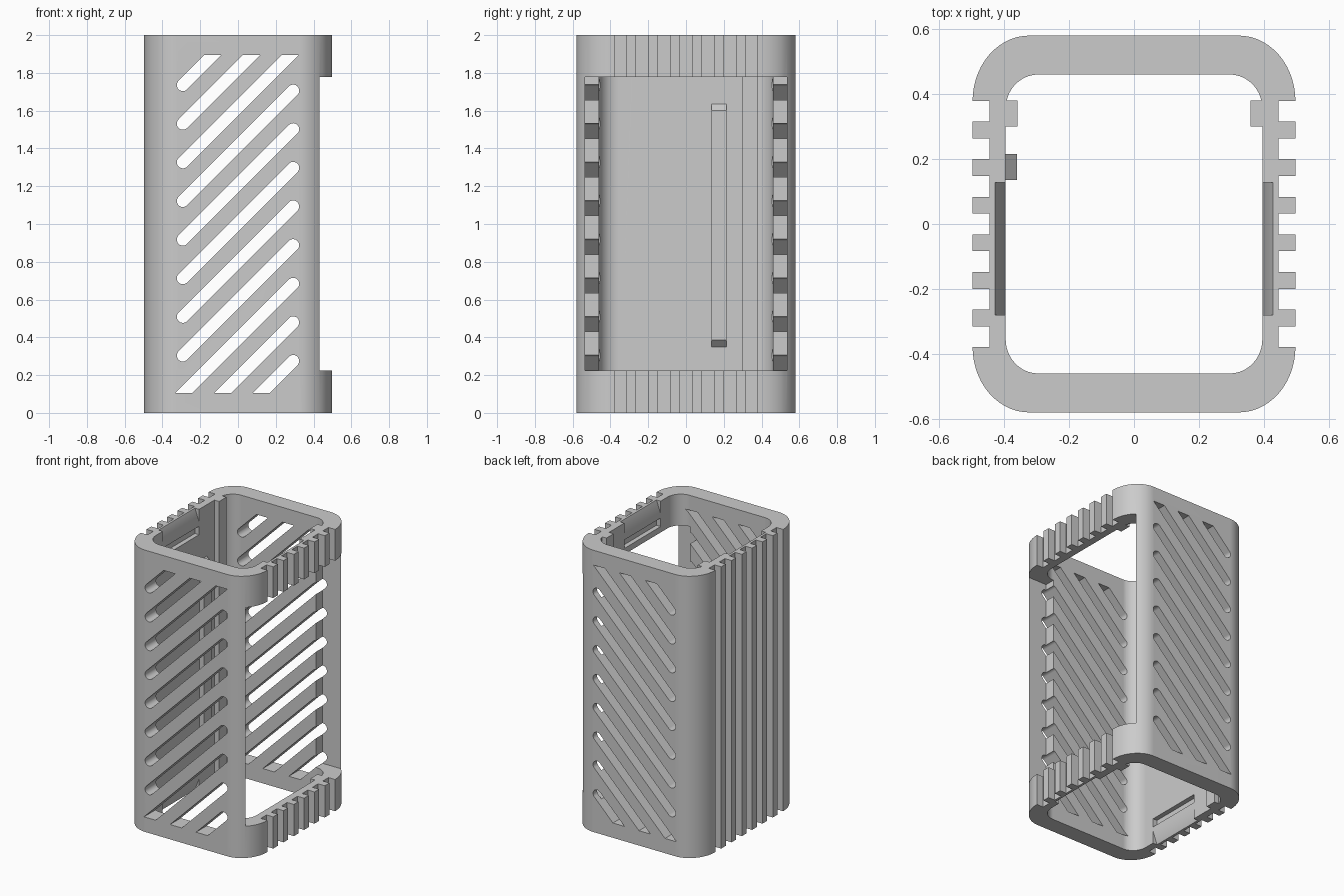
import bpy, bmesh
from math import radians, cos, sin, sqrt

cube = bpy.data.objects.get("Cube")
if cube:
    bpy.data.objects.remove(cube)

grey = bpy.data.materials.new("light_grey")
grey.use_nodes = True
grey.diffuse_color = (0.6, 0.6, 0.6, 1)
grey.node_tree.nodes["Principled BSDF"].inputs["Base Color"].default_value = (0.6, 0.6, 0.6, 1)


def arc(cx, cy, rx, ry, a0, a1, n=14):
    angles = [radians(a0 + (a1 - a0) * i / n) for i in range(n + 1)]
    return [(cx + rx * cos(a), cy + ry * sin(a)) for a in angles]


def mirrored(half):
    return half + [(-x, y) for x, y in reversed(half)]


def prisms(name, loops, axis, lo, hi):
    """Extrude closed 2D loops along an axis into one mesh object."""
    bm = bmesh.new()
    for loop in loops:
        place = {"z": lambda p, t: (p[0], p[1], t),
                 "y": lambda p, t: (p[0], t, p[1])}[axis]
        a = [bm.verts.new(place(p, lo)) for p in loop]
        b = [bm.verts.new(place(p, hi)) for p in loop]
        bm.faces.new(a)
        bm.faces.new(b)
        for i in range(len(loop)):
            j = (i + 1) % len(loop)
            bm.faces.new((a[i], a[j], b[j], b[i]))
    bmesh.ops.recalc_face_normals(bm, faces=bm.faces)
    mesh = bpy.data.meshes.new(name)
    bm.to_mesh(mesh)
    bm.free()
    mesh.materials.append(grey)
    ob = bpy.data.objects.new(name, mesh)
    bpy.context.collection.objects.link(ob)
    return ob


def activate(ob):
    bpy.ops.object.select_all(action="DESELECT")
    ob.select_set(True)
    bpy.context.view_layer.objects.active = ob


def cut(ob, cutter):
    cutter.hide_render = True
    mod = ob.modifiers.new("cut", "BOOLEAN")
    mod.operation, mod.solver, mod.object = "DIFFERENCE", "EXACT", cutter
    activate(ob)
    bpy.ops.object.modifier_apply(modifier=mod.name)
    bpy.data.objects.remove(cutter)


# Outer sleeve with rounded corners and vertical grooves on both sides
X, Y, H = 0.497, 0.58, 2.0
SIDE, GROOVE_X, GROOVE_HALF, PITCH = 0.379, 0.445, 0.032, 0.1157
half = arc(X - 0.175, -SIDE, 0.175, Y - SIDE, -90, 0)[:-1]
for k in range(-3, 4):
    lo, hi = k * PITCH - GROOVE_HALF, k * PITCH + GROOVE_HALF
    half += [(X, lo), (GROOVE_X, lo), (GROOVE_X, hi), (X, hi)]
half += arc(X - 0.175, SIDE, 0.175, Y - SIDE, 0, 90)[1:]
body = prisms("sleeve_body", [mirrored(half)], "z", 0, H)

# Cavity, leaving a full-height rib on each inner side
IN_X, IN_Y = 0.395, 0.46
half = arc(0.295, -0.355, 0.1, 0.105, -90, 0)
half += [(IN_X, 0.3), (0.358, 0.3), (0.358, 0.38)]
half += arc(0.295, 0.355, 0.1, 0.105, 14, 90)
cut(body, prisms("cavity_cutter", [mirrored(half)], "z", -0.1, H + 0.1))

# Diagonal vents through front and back, flat where they meet the margins
END, R, Z0, Z1 = 0.292, 0.032, 0.105, 1.895
W = R * sqrt(2)
vents = []
for k in range(-5, 6):
    c = 1.005 + 0.2045 * k
    if c - END < Z0:
        low = [(Z0 - c - W, Z0), (Z0 - c + W, Z0)]
    else:
        low = arc(-END, c - END, R, R, 135, 315, 12)
    if c + END > Z1:
        high = [(Z1 - c + W, Z1), (Z1 - c - W, Z1)]
    else:
        high = arc(END, c + END, R, R, -45, 135, 12)
    vents.append(low + high)
cut(body, prisms("vent_cutter", vents, "y", -1, 1))

# Large side window that leaves thin skins at front and back
window = [(0.289, 0.225), (0.7, 0.225), (0.7, 1.778), (0.289, 1.778)]
cut(body, prisms("window_cutter", [window], "y", -0.535, 0.535))

# Clip lead-ins and catch slots at both rims, on both inner sides
DEEP, IN = 0.428, 0.35
lead_in = [(IN, -0.05), (DEEP, -0.05), (DEEP, 0), (IN_X, 0.09), (IN, 0.09)]
catch = [(IN, 0.12), (DEEP, 0.12), (DEEP, 0.18), (IN, 0.18)]
clips = [[(sx * x, z if up else H - z) for x, z in shape]
         for shape in (lead_in, catch) for sx in (1, -1) for up in (True, False)]
cut(body, prisms("clip_cutter", clips, "y", -0.28, 0.128))

# Short inner guide rail with sloped ends
rail_shape = [(-0.41, 0.35), (-IN_X, 0.35), (-0.36, 0.385),
              (-0.36, 1.6), (-IN_X, 1.635), (-0.41, 1.635)]
rail = prisms("guide_rail", [rail_shape], "y", 0.135, 0.215)

# Smooth corners, crisp edges
activate(body)
bpy.ops.object.shade_smooth_by_angle(angle=radians(30))
weighted = body.modifiers.new("weighted_normals", "WEIGHTED_NORMAL")
weighted.keep_sharp = True
